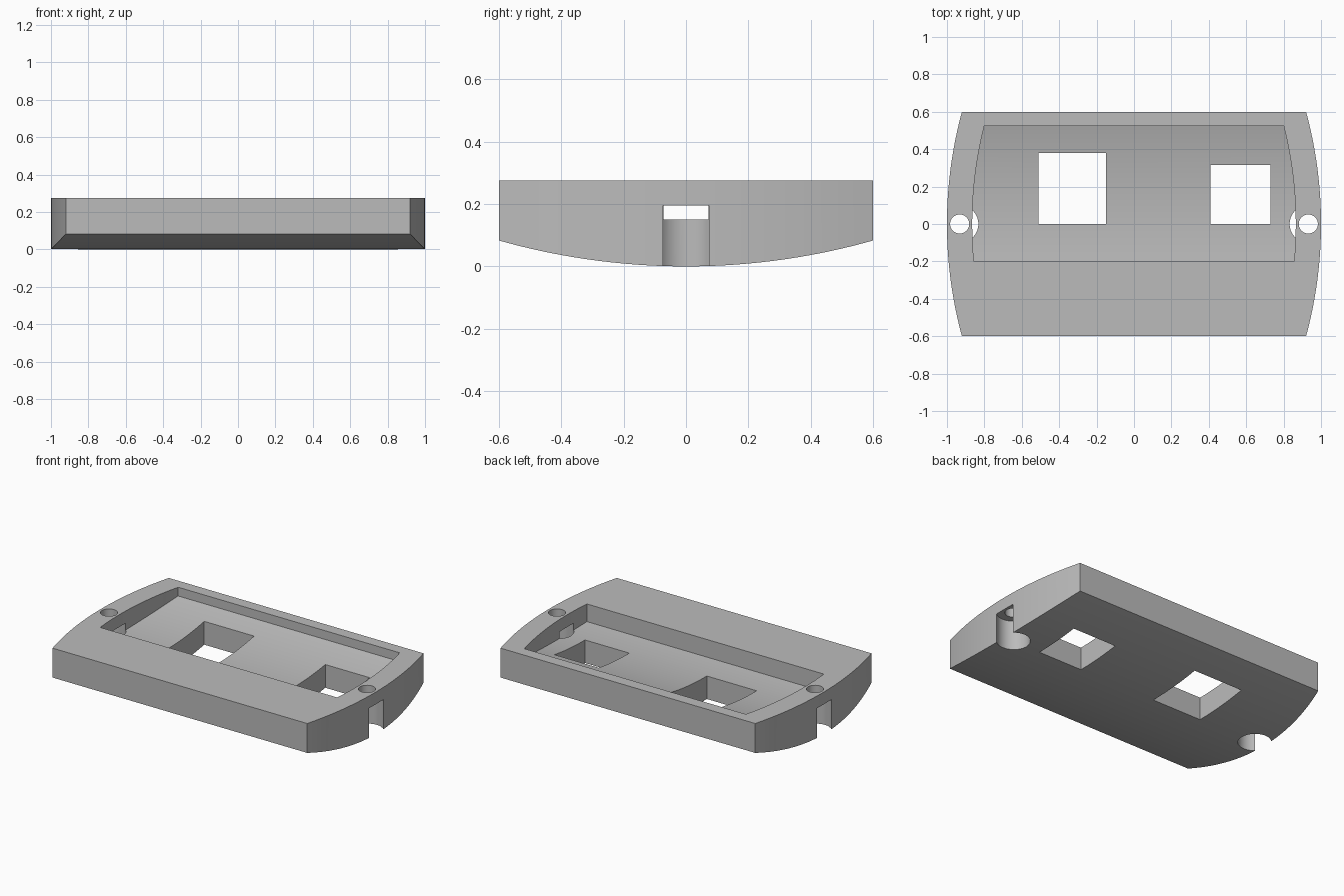
import bpy, bmesh, math

default = bpy.data.objects.get("Cube")
if default:
    bpy.data.objects.remove(default, do_unlink=True)

TOP = 0.275
SIDE_R, BELLY_R = 2.29, 2.21    # radii of the bowed ends and the curved underside
RIM, FLOOR = 0.135, 0.15        # end wall width and floor thickness

grey = bpy.data.materials.new("plain grey")
grey.use_nodes = True
grey.diffuse_color = (0.5, 0.5, 0.5, 1)
grey.node_tree.nodes["Principled BSDF"].inputs["Base Color"].default_value = (0.5, 0.5, 0.5, 1)


def sag(radius, y):
    return radius - math.sqrt(radius * radius - y * y)


def bowed_block(name, y0, y1, inset, lift, top, steps=40):
    """Loft rectangles along y, with bowed ends and a curved underside."""
    bm = bmesh.new()
    rings = []
    for i in range(steps + 1):
        y = y0 + (y1 - y0) * i / steps
        w = 1 - inset - sag(SIDE_R - inset, y)
        z = lift + sag(BELLY_R - lift, y)
        rings.append([bm.verts.new(p) for p in
                      ((-w, y, z), (w, y, z), (w, y, top), (-w, y, top))])
    for a, b in zip(rings, rings[1:]):
        for k in range(4):
            n = (k + 1) % 4
            bm.faces.new((a[k], a[n], b[n], b[k]))
    bm.faces.new(rings[0])
    bm.faces.new(rings[-1])
    bmesh.ops.recalc_face_normals(bm, faces=bm.faces)
    mesh = bpy.data.meshes.new(name)
    bm.to_mesh(mesh)
    bm.free()
    obj = bpy.data.objects.new(name, mesh)
    bpy.context.collection.objects.link(obj)
    obj.data.materials.append(grey)
    return obj


def window_cutter(x0, x1, y0, y1):
    bpy.ops.mesh.primitive_cube_add(size=1, location=((x0 + x1) / 2, (y0 + y1) / 2, 0.1))
    obj = bpy.context.object
    obj.scale = (x1 - x0, y1 - y0, 1)
    return obj


def round_cutter(x, radius, z0, z1):
    bpy.ops.mesh.primitive_cylinder_add(vertices=64, radius=radius, depth=z1 - z0,
                                        location=(x, 0, (z0 + z1) / 2))
    return bpy.context.object


# Solid cover, its tray pocket and the two windows
cover = bowed_block("cover_plate", -0.6, 0.6, 0, 0, TOP)
cutters = [
    bowed_block("pocket_cutter", -0.2, 0.525, RIM, FLOOR, 0.5),
    window_cutter(-0.51, -0.15, 0, 0.38),
    window_cutter(0.41, 0.73, 0, 0.315),
]

# Screw hole and wide recess below it at each end
for side in (-1, 1):
    cutters.append(round_cutter(side * 0.932, 0.1, -0.1, 0.195))
    cutters.append(round_cutter(side * 0.932, 0.051, 0.1, 0.4))

bpy.context.view_layer.update()
for cutter in cutters:
    cutter.hide_render = True
    cut = cover.modifiers.new("cut", "BOOLEAN")
    cut.operation = "DIFFERENCE"
    cut.solver = "EXACT"
    cut.object = cutter
    bpy.context.view_layer.objects.active = cover
    bpy.ops.object.modifier_apply(modifier=cut.name)
    bpy.data.objects.remove(cutter, do_unlink=True)

# One material throughout, smooth curves with crisp edges
cover.data.materials.clear()
cover.data.materials.append(grey)
for face in cover.data.polygons:
    face.material_index = 0
bpy.ops.object.select_all(action="DESELECT")
cover.select_set(True)
bpy.context.view_layer.objects.active = cover
bpy.ops.object.shade_smooth_by_angle(angle=math.radians(25))
